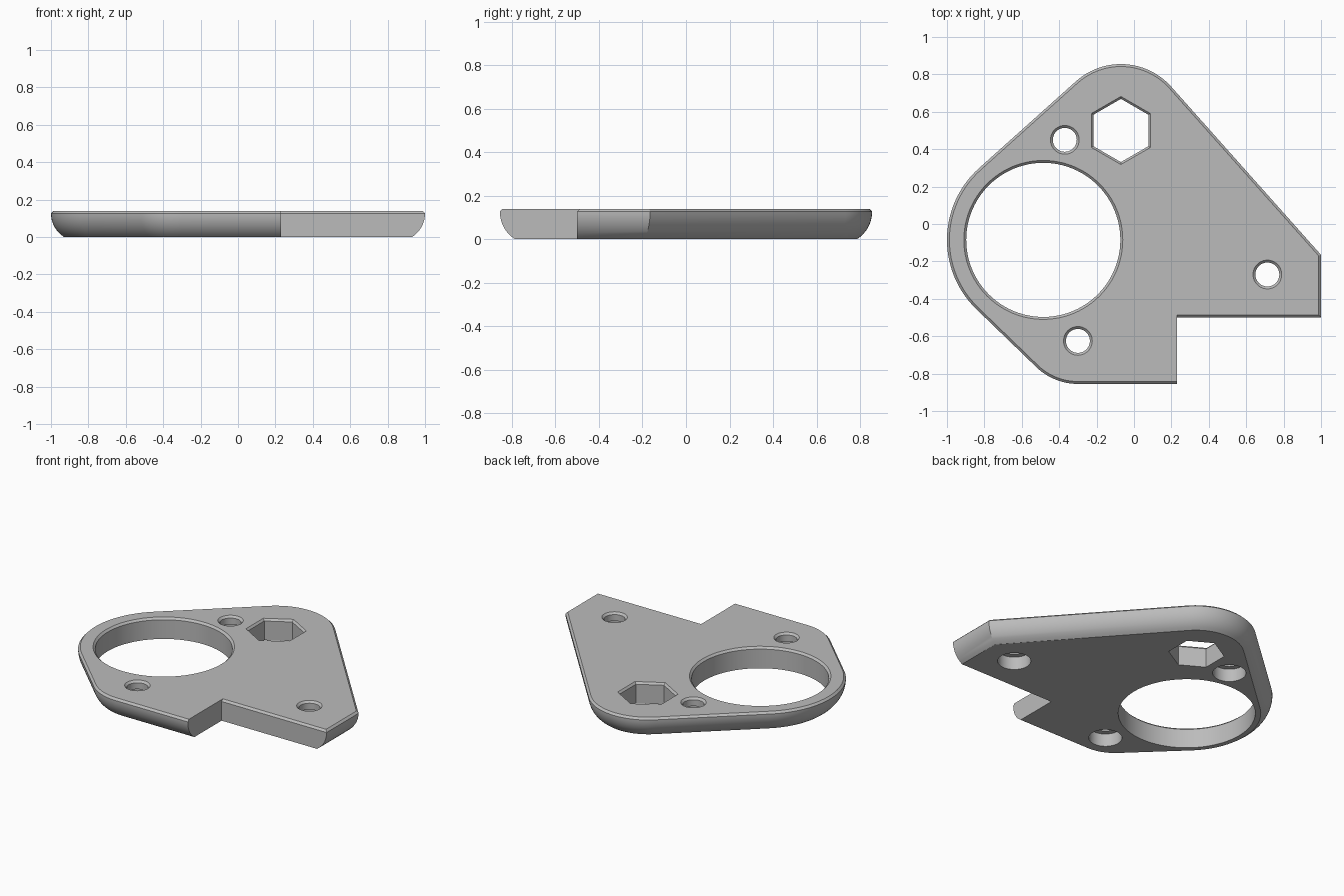
import bpy, bmesh
from math import atan2, acos, pi, cos, sin, sqrt
from mathutils import Vector

if "Cube" in bpy.data.objects:
    bpy.data.objects.remove(bpy.data.objects["Cube"], do_unlink=True)

HEIGHT, CHAMFER, INSET = 0.14, 0.013, 0.07

grey = bpy.data.materials.new("plain grey")
grey.use_nodes = True
grey.diffuse_color = (0.5, 0.5, 0.5, 1)
grey.node_tree.nodes["Principled BSDF"].inputs["Base Color"].default_value = (0.5, 0.5, 0.5, 1)


def tangent_angle(c1, r1, c2, r2):
    """Outward normal angle of the outer tangent between two circles."""
    d = c2 - c1
    return atan2(d.y, d.x) - acos((r1 - r2) / d.length)


def arc(c, r, a, b, n):
    return [c + r * Vector((cos(a + (b - a) * i / n), sin(a + (b - a) * i / n)))
            for i in range(n + 1)]


def offset_outline(pts, dists):
    """Move each edge inwards by its own distance and intersect neighbours."""
    out, n = [], len(pts)
    for i, p in enumerate(pts):
        d1 = (p - pts[i - 1]).normalized()
        d2 = (pts[(i + 1) % n] - p).normalized()
        n1, n2 = Vector((-d1.y, d1.x)), Vector((-d2.y, d2.x))
        a, b = dists[i - 1], dists[i]
        det = n1.x * n2.y - n1.y * n2.x
        if abs(det) < 1e-4:
            out.append(p + n1 * a)
        else:
            out.append(p + Vector((a * n2.y - b * n1.y, b * n1.x - a * n2.x)) / det)
    return out


def loft(bm, rings):
    """Skin a stack of closed rings and cap both ends."""
    loops = [[bm.verts.new(co) for co in ring] for ring in rings]
    n = len(loops[0])
    for lo, hi in zip(loops, loops[1:]):
        for i in range(n):
            j = (i + 1) % n
            bm.faces.new((lo[i], lo[j], hi[j], hi[i]))
    bm.faces.new(loops[0][::-1])
    bm.faces.new(loops[-1])


def make_object(name, bm):
    bmesh.ops.recalc_face_normals(bm, faces=bm.faces)
    mesh = bpy.data.meshes.new(name)
    bm.to_mesh(mesh)
    bm.free()
    mesh.materials.append(grey)
    obj = bpy.data.objects.new(name, mesh)
    bpy.context.collection.objects.link(obj)
    return obj


# Outline: three rounded lobes joined by tangents, then a square notch
top_c, top_r = Vector((-0.07, 0.495)), 0.36
ring_c, ring_r = Vector((-0.485, -0.085)), 0.515
low_c, low_r = Vector((-0.30, -0.535)), 0.32
tip = Vector((1.0, -0.165))
a0 = tangent_angle(tip, 0, top_c, top_r)
a1 = tangent_angle(top_c, top_r, ring_c, ring_r) % (2 * pi)
a2 = tangent_angle(ring_c, ring_r, low_c, low_r) % (2 * pi)
outline = arc(top_c, top_r, a0, a1, 24)
outline += arc(ring_c, ring_r, a1, a2, 28)
outline += arc(low_c, low_r, a2, 1.5 * pi, 16)
notch = len(outline)
outline += [Vector((0.23, -0.855)), Vector((0.23, -0.5)), Vector((1.0, -0.5)), tip]

# Plate: rounded underside edge, small top chamfer, straight notch walls
shoulder = HEIGHT - CHAMFER
radius = (shoulder ** 2 + INSET ** 2) / (2 * INSET)
levels = []
for k in range(11):
    z = shoulder * k / 10
    levels.append((z, radius - sqrt(radius ** 2 - (shoulder - z) ** 2), 0.0))
levels.append((HEIGHT, CHAMFER, CHAMFER))

bm = bmesh.new()
rings = []
for z, outer, front_wall in levels:
    dists = [outer] * len(outline)
    dists[notch] = 0.0
    dists[notch + 1] = front_wall
    rings.append([(p.x, p.y, z) for p in offset_outline(outline, dists)])
loft(bm, rings)
plate = make_object("mounting_plate", bm)

# Cutters: lathed holes with a chamfered top rim
bm = bmesh.new()


def cut_hole(x, y, r, sides, below=()):
    profile = list(below) or [(r, -0.05)]
    profile += [(r, shoulder), (r + CHAMFER, HEIGHT), (r + CHAMFER, HEIGHT + 0.05)]
    loft(bm, [[(x + pr * cos(2 * pi * i / sides + pi / 2),
                y + pr * sin(2 * pi * i / sides + pi / 2), z) for i in range(sides)]
              for pr, z in profile])


cut_hole(-0.485, -0.085, 0.412, 96)
cut_hole(-0.07, 0.5, 0.169, 6)
for x, y in ((-0.37, 0.45), (-0.30, -0.625), (0.713, -0.27)):
    cut_hole(x, y, 0.064, 40, [(0.1, -0.05), (0.1, 0.085), (0.064, 0.085)])
cutter = make_object("hole_cutter", bm)
cutter.hide_render = True

# Cut the holes, then shade
mod = plate.modifiers.new("holes", 'BOOLEAN')
mod.operation = 'DIFFERENCE'
mod.solver = 'EXACT'
mod.object = cutter
bpy.ops.object.select_all(action='DESELECT')
plate.select_set(True)
bpy.context.view_layer.objects.active = plate
bpy.ops.object.modifier_apply(modifier=mod.name)
bpy.data.objects.remove(cutter, do_unlink=True)
bpy.ops.object.shade_smooth_by_angle(angle=0.5)
